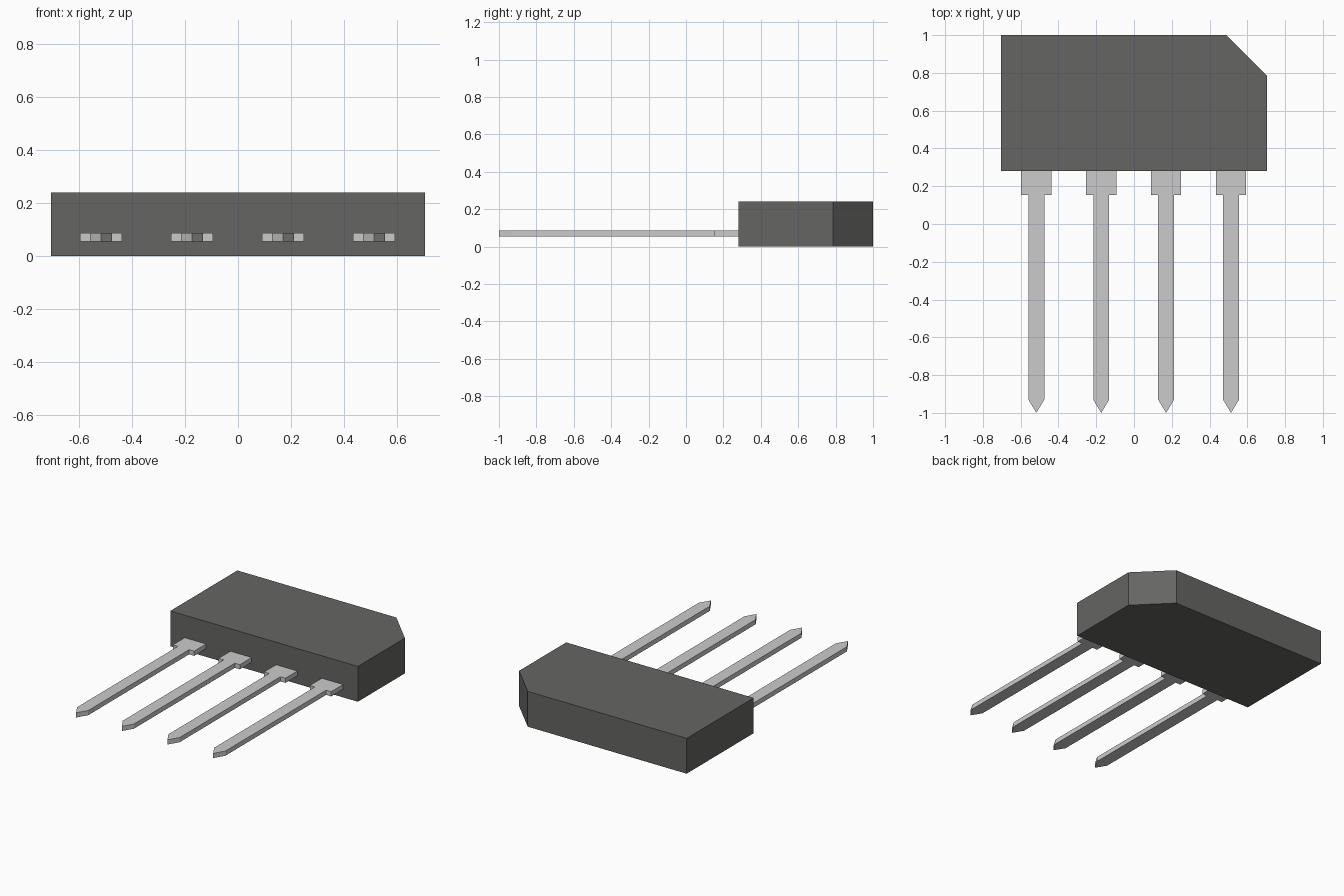
import bpy, bmesh

if "Cube" in bpy.data.objects:
    bpy.data.objects.remove(bpy.data.objects["Cube"])


def material(name, value):
    mat = bpy.data.materials.new(name)
    mat.diffuse_color = (value, value, value * 0.96, 1)
    mat.use_nodes = True
    mat.node_tree.nodes["Principled BSDF"].inputs["Base Color"].default_value = mat.diffuse_color
    return mat


def extrude_profile(name, points, z0, z1, mat, x=0.0):
    """Flat outline in XY, extruded from z0 to z1."""
    bm = bmesh.new()
    face = bm.faces.new([bm.verts.new((px, py, z0)) for px, py in points])
    ext = bmesh.ops.extrude_face_region(bm, geom=[face])
    top = [v for v in ext["geom"] if isinstance(v, bmesh.types.BMVert)]
    bmesh.ops.translate(bm, verts=top, vec=(0, 0, z1 - z0))
    bmesh.ops.recalc_face_normals(bm, faces=bm.faces)
    mesh = bpy.data.meshes.new(name)
    bm.to_mesh(mesh)
    bm.free()
    mesh.materials.append(mat)
    obj = bpy.data.objects.new(name, mesh)
    obj.location.x = x
    bpy.context.collection.objects.link(obj)
    return obj


plastic = material("dark_plastic", 0.13)
metal = material("tinned_metal", 0.6)

# Package body with one chamfered corner
extrude_profile("package_body",
                [(-0.705, 0.28), (0.705, 0.28), (0.705, 0.785),
                 (0.49, 1.0), (-0.705, 1.0)],
                0.0, 0.24, plastic)

# Four leads: wide shoulder, narrow shank, pointed tip
half = [(0.0, -1.0), (0.042, -0.93), (0.042, 0.153), (0.08, 0.153), (0.08, 0.28)]
outline = half + [(-px, py) for px, py in reversed(half[1:])]
for i in range(4):
    extrude_profile(f"lead_{i + 1}", outline, 0.055, 0.087, metal,
                    x=-0.517 + i * 0.3435)
